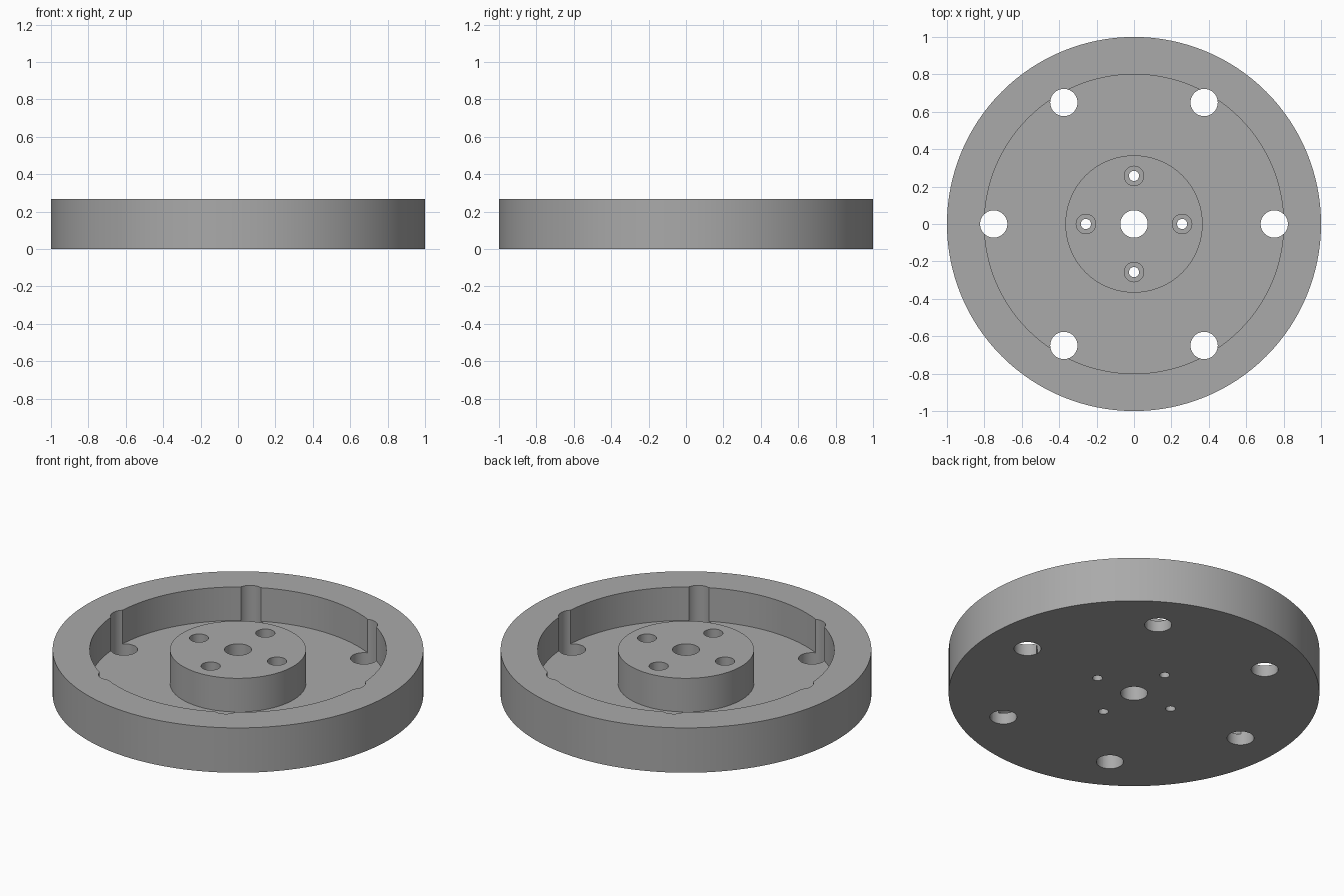
import bpy
import bmesh
from math import cos, sin, tau, radians
from mathutils import Vector

if "Cube" in bpy.data.objects:
    bpy.data.objects.remove(bpy.data.objects["Cube"])

HEIGHT, FLOOR = 0.267, 0.067
RIM_IN, HUB_R, BORE_R = 0.8, 0.367, 0.073

grey = bpy.data.materials.new("machined grey")
grey.use_nodes = True
colour = (0.4, 0.4, 0.4, 1)
grey.diffuse_color = colour
grey.node_tree.nodes["Principled BSDF"].inputs["Base Color"].default_value = colour


def lathe(name, profile, steps, location=(0, 0, 0)):
    """Spin a closed (radius, z) profile around the z axis."""
    bm = bmesh.new()
    rings = []
    for i in range(steps):
        a = tau * i / steps
        rings.append([bm.verts.new((r * cos(a), r * sin(a), z)) for r, z in profile])
    count = len(profile)
    for i in range(steps):
        here, there = rings[i], rings[(i + 1) % steps]
        for j in range(count):
            k = (j + 1) % count
            if profile[j][0] or profile[k][0]:
                bm.faces.new((here[j], there[j], there[k], here[k]))
    bmesh.ops.remove_doubles(bm, verts=bm.verts, dist=1e-5)
    bmesh.ops.recalc_face_normals(bm, faces=bm.faces)
    mesh = bpy.data.meshes.new(name)
    bm.to_mesh(mesh)
    bm.free()
    obj = bpy.data.objects.new(name, mesh)
    obj.location = location
    bpy.context.collection.objects.link(obj)
    return obj


# Wheel body: rim, recessed web, raised hub and centre bore
wheel = lathe("flywheel", [
    (BORE_R, 0), (1, 0), (1, HEIGHT), (RIM_IN, HEIGHT),
    (RIM_IN, FLOOR), (HUB_R, FLOOR), (HUB_R, HEIGHT), (BORE_R, HEIGHT)], 128)
wheel.data.materials.append(grey)

# Cutter profiles: plain through hole and counterbored screw hole
LOW, HIGH = -0.1, 0.4
through = [(0, LOW), (BORE_R, LOW), (BORE_R, HIGH), (0, HIGH)]
screw = [(0, LOW), (0.027, LOW), (0.027, FLOOR), (0.052, FLOOR), (0.052, HIGH), (0, HIGH)]

cutters = []
for name, profile, count, radius in (("rim_hole_cutter", through, 6, 0.75),
                                     ("screw_hole_cutter", screw, 4, 0.257)):
    for i in range(count):
        a = tau * i / count
        cutters.append(lathe(name, profile, 40, Vector((cos(a), sin(a), 0)) * radius))

# Cut the holes, then discard the cutters
bpy.ops.object.select_all(action="DESELECT")
bpy.context.view_layer.objects.active = wheel
wheel.select_set(True)
for cutter in cutters:
    cutter.hide_render = True
    cut = wheel.modifiers.new("hole", "BOOLEAN")
    cut.operation, cut.solver, cut.object = "DIFFERENCE", "EXACT", cutter
    bpy.ops.object.modifier_apply(modifier=cut.name)
    bpy.data.objects.remove(cutter)

bpy.ops.object.shade_smooth_by_angle(angle=radians(30))
